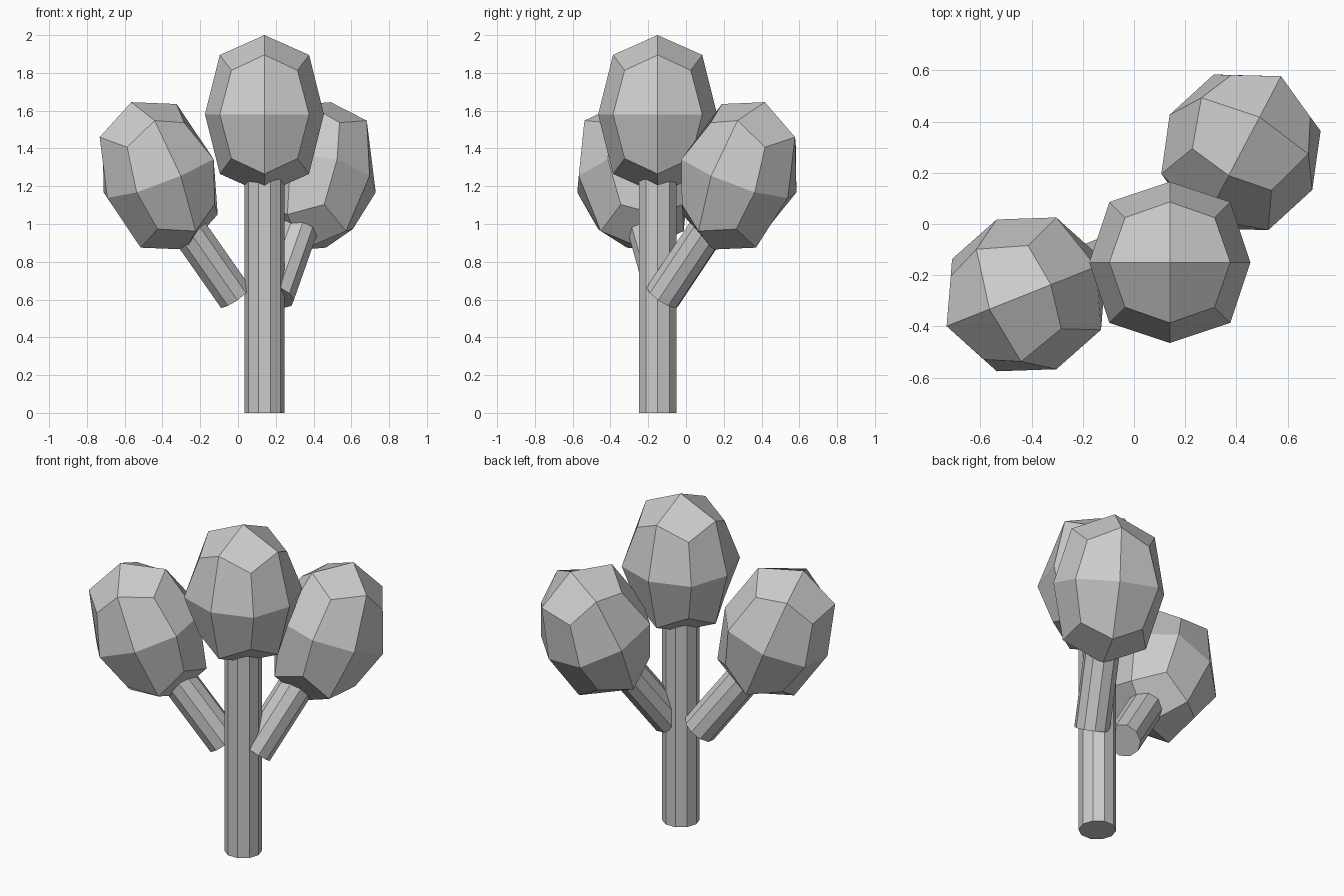
import bpy
import bmesh
from math import radians
from mathutils import Euler, Vector

cube = bpy.data.objects.get("Cube")
if cube:
    bpy.data.objects.remove(cube, do_unlink=True)

grey = bpy.data.materials.new("plain_grey")
grey.use_nodes = True
COLOUR = (0.6, 0.6, 0.6, 1.0)
grey.diffuse_color = COLOUR
grey.node_tree.nodes["Principled BSDF"].inputs["Base Color"].default_value = COLOUR


def add_object(name, bm, location, rotation):
    mesh = bpy.data.meshes.new(name)
    bm.to_mesh(mesh)
    bm.free()
    mesh.materials.append(grey)
    obj = bpy.data.objects.new(name, mesh)
    obj.location = location
    obj.rotation_euler = rotation
    bpy.context.collection.objects.link(obj)
    return obj


def add_stem(name, base, length, radius, rotation=(0, 0, 0)):
    """Ten-sided cylinder growing from its base along local z."""
    bm = bmesh.new()
    bmesh.ops.create_cone(bm, cap_ends=True, segments=10,
                          radius1=radius, radius2=radius, depth=length)
    # Put a corner of the section on the local x axis
    bmesh.ops.rotate(bm, verts=bm.verts, matrix=Euler((0, 0, radians(90))).to_matrix())
    bmesh.ops.translate(bm, verts=bm.verts, vec=(0, 0, length / 2))
    return add_object(name, bm, base, rotation)


def add_foliage(name, centre, rotation=(0, 0, 0)):
    """Tall box rounded by one subdivision level, flat shaded."""
    bm = bmesh.new()
    bmesh.ops.create_cube(bm, size=2)
    bmesh.ops.scale(bm, verts=bm.verts, vec=Vector((0.315, 0.315, 0.42)))
    obj = add_object(name, bm, centre, rotation)
    rounding = obj.modifiers.new("rounding", 'SUBSURF')
    rounding.levels = rounding.render_levels = 1
    rounding.use_limit_surface = False
    return obj


# Trunk and crown
add_stem("trunk", (0.14, -0.15, 0), 1.3, 0.105)
add_foliage("crown_foliage", (0.14, -0.15, 1.58))

# Side branches: name, stem base, foliage centre, lean sign, turn
SIDES = [
    ("right", (-0.015, -0.11, 0.615), (-0.42, -0.275, 1.255), -1, 21.7),
    ("left", (0.2, -0.125, 0.615), (0.418, 0.28, 1.255), 1, 62.2),
]
for side, base, centre, lean, turn in SIDES:
    add_stem(side + "_branch", base, 0.55, 0.1,
             (0, radians(37 * lean), radians(turn)))
    add_foliage(side + "_foliage", centre,
                (0, radians(21.8 * lean), radians(turn)))
